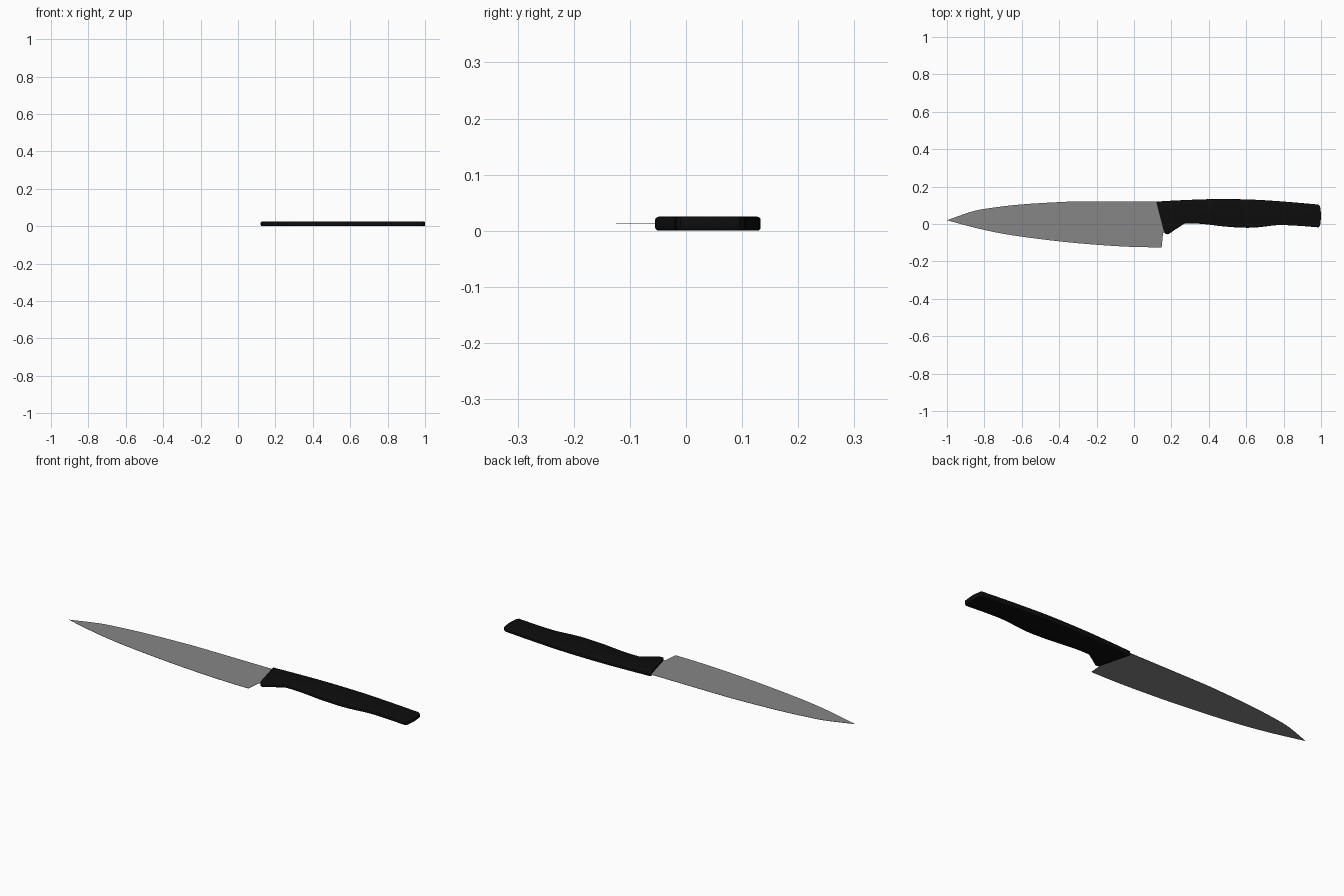
import bpy, bmesh

if "Cube" in bpy.data.objects:
    bpy.data.objects.remove(bpy.data.objects["Cube"])


def material(name, rgb):
    m = bpy.data.materials.new(name)
    m.diffuse_color = (*rgb, 1)
    m.use_nodes = True
    m.node_tree.nodes["Principled BSDF"].inputs["Base Color"].default_value = m.diffuse_color
    return m


def smooth_line(pts, steps=4):
    """Catmull-Rom curve through open list of 2D points."""
    p = [pts[0]] + pts + [pts[-1]]
    out = []
    for i in range(1, len(p) - 2):
        for k in range(steps):
            t = k / steps
            out.append(tuple(0.5 * (2 * b + (c - a) * t + (2 * a - 5 * b + 4 * c - d) * t * t
                                    + (3 * b - a - 3 * c + d) * t ** 3)
                             for a, b, c, d in zip(p[i - 1], p[i], p[i + 1], p[i + 2])))
    return out + [pts[-1]]


def slab(name, outline, z0, z1, mat):
    """Outline in x, y extruded from z0 to z1."""
    bm = bmesh.new()
    face = bm.faces.new([bm.verts.new((x, y, z0)) for x, y in outline])
    ext = bmesh.ops.extrude_face_region(bm, geom=[face])
    for v in ext["geom"]:
        if isinstance(v, bmesh.types.BMVert):
            v.co.z = z1
    bmesh.ops.recalc_face_normals(bm, faces=bm.faces[:])
    me = bpy.data.meshes.new(name)
    bm.to_mesh(me)
    bm.free()
    ob = bpy.data.objects.new(name, me)
    bpy.context.collection.objects.link(ob)
    me.materials.append(mat)
    return ob


steel = material("steel grey", (0.24, 0.24, 0.24))
black = material("handle black", (0.004, 0.004, 0.004))

# Blade: paper-thin sheet with curved spine and cutting edge
spine = smooth_line([(-1, .02), (-.865, .067), (-.77, .085), (-.61, .104),
                     (-.40, .117), (-.28, .12), (.13, .12)])
edge = smooth_line([(.148, -.125), (-.02, -.122), (-.24, -.108), (-.45, -.087),
                    (-.665, -.058), (-.83, -.025), (-1, .02)])
blade = slab("blade", spine + [(.20, .10), (.20, -.03), (.155, -.05)] + edge[:-1],
             0.0119, 0.0131, steel)

# Handle: contoured grip with softened rims
back = smooth_line([(.12, .12), (.27, .128), (.43, .133), (.62, .131), (.80, .12), (.985, .104)])
butt = smooth_line([(.995, .095), (1, .045), (.995, -.01)])
belly = smooth_line([(.985, -.018), (.885, -.010), (.77, -.006), (.67, -.017), (.59, -.02),
                     (.48, -.013), (.39, -.002), (.32, .003), (.27, .002)])
guard = [(.22, -.03), (.19, -.051), (.18, -.055), (.168, -.053), (.16, -.035)]
handle = slab("handle", back + butt + belly + guard, 0.0, 0.025, black)
bev = handle.modifiers.new("soft rims", "BEVEL")
bev.width = 0.006
bev.segments = 3
bev.limit_method = 'ANGLE'
bev.angle_limit = 1.2

# Smooth shading on the handle with crisp edges kept
bpy.ops.object.select_all(action='DESELECT')
handle.select_set(True)
bpy.context.view_layer.objects.active = handle
bpy.ops.object.modifier_apply(modifier=bev.name)
bpy.ops.object.shade_smooth_by_angle(angle=0.6)
